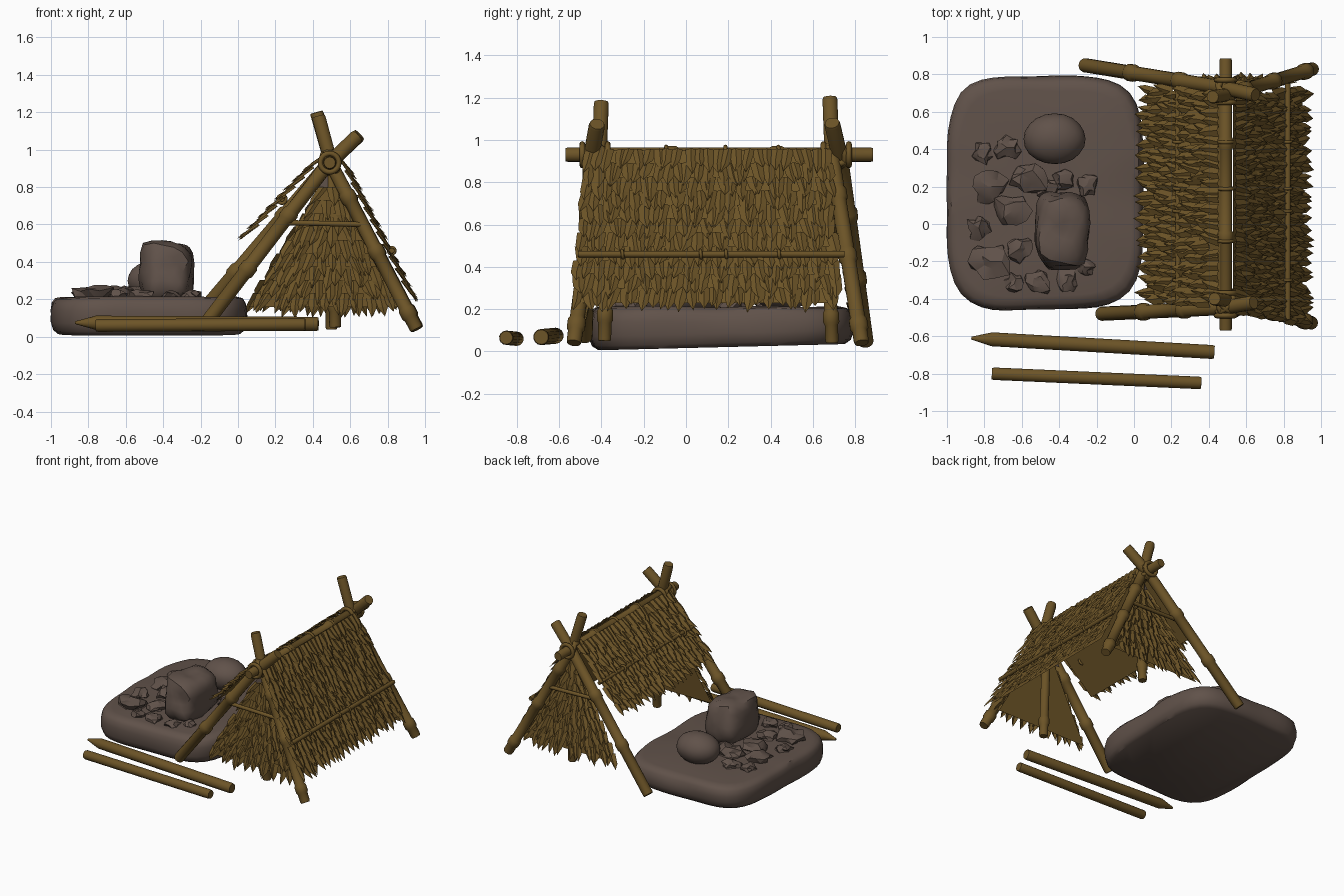
import bpy, bmesh, math, random
from mathutils import Vector, noise

if "Cube" in bpy.data.objects:
    bpy.data.objects.remove(bpy.data.objects["Cube"])

random.seed(4)
V = Vector
R = random.uniform


def material(name, col):
    m = bpy.data.materials.new(name)
    m.diffuse_color = (*col, 1)
    m.use_nodes = True
    m.node_tree.nodes["Principled BSDF"].inputs["Base Color"].default_value = m.diffuse_color
    return m


WOOD = material("brown wood", (0.150, 0.088, 0.020))
STONE = material("grey stone", (0.118, 0.084, 0.068))


def finish(name, bm, mat, angle=40):
    me = bpy.data.meshes.new(name)
    bm.to_mesh(me)
    bm.free()
    me.materials.append(mat)
    ob = bpy.data.objects.new(name, me)
    bpy.context.collection.objects.link(ob)
    if angle:
        bpy.ops.object.select_all(action='DESELECT')
        ob.select_set(True)
        bpy.context.view_layer.objects.active = ob
        bpy.ops.object.shade_smooth_by_angle(angle=math.radians(angle))
    return ob


def tube(name, pts, r, nodes=(), tip=0, sides=14):
    """Round pole along a polyline, with swollen joints at the given lengths and an optional point."""
    pts = [V(p) for p in pts]
    cum = [0]
    for a, b in zip(pts, pts[1:]):
        cum.append(cum[-1] + (b - a).length)
    L = cum[-1]
    st = [(0, r * .9), (.012, r), (L - .012, r), (L, r * .9)]
    if tip:
        st[:2] = [(0, r * .2), (tip, r)]
    st += [(c, r) for c in cum[1:-1]]
    for n in nodes:
        st += [(n - .035, r), (n - .022, r * 1.22), (n + .022, r * 1.22), (n + .035, r)]
    bm = bmesh.new()
    rings = []
    for s, rad in sorted(st):
        i = max(k for k in range(len(pts) - 1) if cum[k] <= s + 1e-6 or k == 0)
        d = (pts[i + 1] - pts[i]).normalized()
        c = pts[i] + d * (s - cum[i])
        u = d.cross(V((.3, .2, 1)) if abs(d.z) < .8 else V((0, 1, 0))).normalized()
        w = d.cross(u)
        rings.append([bm.verts.new(c + (u * math.cos(a) + w * math.sin(a)) * rad)
                      for a in (2 * math.pi * k / sides for k in range(sides))])
    for a, b in zip(rings, rings[1:]):
        for k in range(sides):
            bm.faces.new((a[k], a[(k + 1) % sides], b[(k + 1) % sides], b[k]))
    bm.faces.new(rings[0][::-1])
    bm.faces.new(rings[-1])
    return finish(name, bm, WOOD)


def wrap(name, c, axis, rad, thick):
    """Rope ring around an axis."""
    bpy.ops.mesh.primitive_torus_add(location=c, major_radius=rad, minor_radius=thick,
                                     major_segments=20, minor_segments=8)
    ob = bpy.context.object
    ob.rotation_euler = V(axis).to_track_quat('Z', 'Y').to_euler()
    ob.name = name
    ob.data.materials.append(WOOD)
    bpy.ops.object.shade_smooth()


def thatch(name, tl, tr, bl, br, rows, step, out):
    """Backing sheet covered with overlapping rows of folded, pointed leaves."""
    tl, tr, bl, br = map(V, (tl, tr, bl, br))
    n = (br - tl).cross(tr - bl).normalized()
    if n.dot(V(out)) < 0:
        n = -n
    P = lambda u, v: tl.lerp(tr, u).lerp(bl.lerp(br, u), v)
    bm = bmesh.new()
    bm.faces.new([bm.verts.new(p) for p in (tl, tr, br, bl)])
    gap = ((bl + br) / 2 - (tl + tr) / 2).length / rows
    for i in range(rows):
        v = i / rows
        width = (P(1, v) - P(0, v)).length
        count = max(2, round(width / step))
        side = (P(1, v) - P(0, v)).normalized()
        for j in range(count + 1):
            u = min(1, max(0, (j + R(-.3, .3)) / count))
            down = (P(u, 1) - P(u, 0)).normalized()
            d = (down + side * R(-.22, .22)).normalized()
            ln = gap * R(1.45, 2.0)
            w = step * R(.5, .72)
            b = P(u, v) + n * R(.004, .010)
            m = b + d * ln * .6 + n * .014
            t = b + d * ln + n * R(.018, .04) + side * R(-.012, .012)
            q = [bm.verts.new(p) for p in (b - side * w, b + n * .012, b + side * w,
                                           m - side * w * .85, m + n * .012, m + side * w * .85, t)]
            for f in ((0, 1, 4, 3), (1, 2, 5, 4), (3, 4, 6), (4, 5, 6)):
                bm.faces.new([q[k] for k in f])
    bmesh.ops.recalc_face_normals(bm, faces=bm.faces)
    return finish(name, bm, WOOD, 0)


def boulder(name, c, size, power=2, rough=.1, sub=3, angle=40):
    """Lumpy stone: superellipsoid pushed about by noise."""
    bm = bmesh.new()
    bmesh.ops.create_icosphere(bm, subdivisions=sub, radius=1)
    seed = V((R(0, 50), R(0, 50), R(0, 50)))
    for v in bm.verts:
        p = v.co.normalized()
        k = sum(abs(x) ** power for x in p) ** (-1 / power)
        k *= 1 + rough * noise.noise(p * 1.8 + seed)
        v.co = V(c) + V([x * k * s for x, s in zip(p, size)])
    return finish(name, bm, STONE, angle)


# ground slab: rounded rectangle rings
bm = bmesh.new()
rings = []
N = 64
for z, s in ((.005, .93), (.025, .975), (.07, 1), (.14, 1), (.18, .985), (.203, .95), (.212, .88), (.206, .4)):
    ring = []
    for k in range(N):
        a = 2 * math.pi * k / N
        c, d = math.cos(a), math.sin(a)
        f = (abs(c) ** 4.5 + abs(d) ** 4.5) ** (-1 / 4.5)
        x, y = -.475 + .525 * c * f * s, .165 + .625 * d * f * s
        y += .03 * (x + .6) * (d < 0) * abs(d)
        lump = .008 * noise.noise(V((x * 4, y * 4, z * 9)))
        ring.append(bm.verts.new((x + lump * c, y + lump * d, z + (.025 * (y + .45) if z < .1 else lump))))
    rings.append(ring)
for a, b in zip(rings, rings[1:]):
    for k in range(N):
        bm.faces.new((a[k], a[(k + 1) % N], b[(k + 1) % N], b[k]))
bm.faces.new(rings[0][::-1])
bm.faces.new(rings[-1])
finish("stone_slab", bm, STONE)

# boulders and pebbles
boulder("large_boulder", (-.385, -.035, .345), (.14, .205, .165), 4, .16)
boulder("round_boulder", (-.425, .455, .3), (.166, .136, .115), 2, .02, 3, 60)
pebbles = [(-.81, .38, .05), (-.68, .41, .06), (-.56, .24, .085), (-.78, .2, .08), (-.65, .07, .08),
           (-.83, -.02, .055), (-.61, -.13, .065), (-.77, -.2, .09), (-.64, -.32, .05), (-.51, -.31, .06),
           (-.36, -.31, .05), (-.26, -.23, .045), (-.25, .21, .05), (-.37, .24, .05), (-.46, .19, .05)]
for i, (x, y, r) in enumerate(pebbles):
    boulder(f"pebble_{i + 1}", (x, y, .215), (r, r * R(.8, 1.05), r * .6), 3, .7, 2, 25)

# crossed end frames: base, knot at the ridge, bent tip
tube("front_left_pole", [(-.18, -.48, .06), (.47, -.45, .91), (.64, -.42, 1.075)], .038, (.38, .74))
tube("front_right_pole", [(.955, -.53, .04), (.50, -.41, .92), (.43, -.40, 1.18)], .036, (.1, .47, .8))
tube("back_left_pole", [(-.27, .85, .04), (.47, .73, .91), (.65, .69, 1.08)], .038, (.4, .8))
tube("back_right_pole", [(.96, .83, .04), (.50, .69, .92), (.42, .68, 1.2)], .036, (.1, .47, .8))

# ridge pole with its bindings
tube("ridge_pole", [(.49, -.57, .93), (.49, .885, .93)], .034, (.5, 1.0))
for y in (-.09, .19, .44):
    wrap("ridge_binding", (.49, y, .93), (0, 1, .1), .038, .010)

# rope lashings where the frames meet the ridge
for y in (-.43, .71):
    for axis in ((.75, .1, .65), (-.6, .1, .75), (.7, .7, .3), (-.7, .7, .3)):
        wrap("frame_lashing", (.49, y, .93), axis, .058, .015)
    for dy in (-.06, .06):
        wrap("end_lashing", (.49, y + dy, .93), (0, 1, 0), .05, .014)

# thatch panels
thatch("right_roof_thatch", (.53, -.45, .95), (.53, .66, .95), (.90, -.52, .23), (.90, .71, .23), 11, .046, (1, 0, .5))
thatch("left_roof_thatch", (.46, -.42, .95), (.46, .68, .95), (.07, -.39, .54), (.07, .72, .54), 8, .046, (-1, 0, 1))
thatch("front_gable_thatch", (.46, -.40, .80), (.54, -.40, .80), (.09, -.45, .16), (.88, -.45, .16), 9, .046, (0, -1, 0))
thatch("back_gable_thatch", (.46, .68, .80), (.54, .68, .80), (.06, .76, .16), (.88, .76, .16), 9, .046, (0, 1, 0))

# small grey lining at each gable peak
for name, y in (("front_peak_lining", -.395), ("back_peak_lining", .675)):
    bm = bmesh.new()
    bm.faces.new([bm.verts.new(p) for p in ((.36, y, .68), (.62, y, .68), (.49, y, .90))])
    finish(name, bm, STONE, 0)

# battens holding the thatch
tube("right_roof_batten", [(.822, -.51, .46), (.822, .75, .46)], .016)
tube("left_roof_batten", [(.235, -.42, .735), (.235, .74, .735)], .014)
for y in (-.30, .07, .19, .44):
    wrap("batten_binding", (.822, y, .46), (0, 1, .1), .018, .008)
    wrap("batten_binding", (.235, y, .735), (0, 1, .1), .022, .009)
tube("front_gable_bar", [(.26, -.475, .61), (.68, -.475, .60)], .014)
tube("back_gable_bar", [(.26, .755, .61), (.68, .755, .60)], .014)

# upright posts inside the gables
tube("front_post", [(.52, -.385, .05), (.50, -.37, .88)], .032, (.12,))
tube("back_post", [(.50, .69, .04), (.50, .66, .88)], .032, (.12,))

# loose logs on the ground
tube("pointed_log", [(-.87, -.61, .075), (.43, -.685, .068)], .038, tip=.11)
tube("plain_log", [(-.76, -.80, .06), (.36, -.85, .065)], .034)
